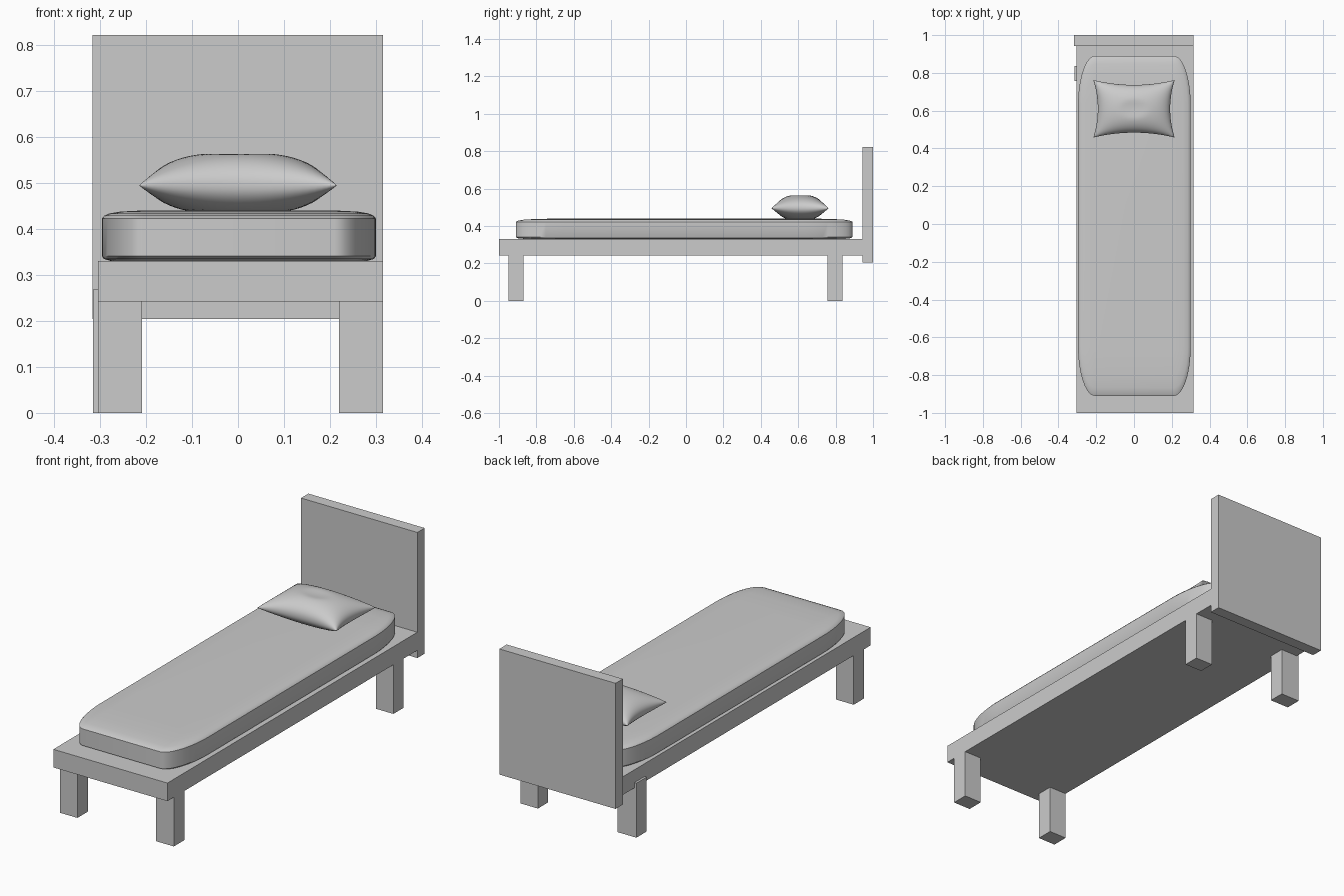
import bpy, bmesh, math

if "Cube" in bpy.data.objects:
    bpy.data.objects.remove(bpy.data.objects["Cube"])


def finish(bm, name, smooth=None):
    bmesh.ops.recalc_face_normals(bm, faces=bm.faces)
    me = bpy.data.meshes.new(name)
    bm.to_mesh(me)
    bm.free()
    ob = bpy.data.objects.new(name, me)
    bpy.context.collection.objects.link(ob)
    if smooth:
        bpy.ops.object.select_all(action='DESELECT')
        ob.select_set(True)
        bpy.context.view_layer.objects.active = ob
        bpy.ops.object.shade_smooth_by_angle(angle=math.radians(smooth))
    return ob


def box(name, x, y, z):
    bm = bmesh.new()
    bmesh.ops.create_cube(bm, size=1)
    for v in bm.verts:
        for i, (a, b) in enumerate((x, y, z)):
            v.co[i] = (a + b) / 2 + v.co[i] * (b - a)
    return finish(bm, name)


# Frame and headboard
box("bed_frame", (-0.305, 0.316), (-1.0, 0.943), (0.242, 0.331))
box("headboard", (-0.317, 0.316), (0.943, 1.0), (0.204, 0.822))

# Legs (the back left one sits slightly outside the frame)
FRONT, BACK = (-0.95, -0.868), (0.757, 0.837)
box("front_left_leg", (-0.305, -0.209), FRONT, (0, 0.242))
box("front_right_leg", (0.22, 0.316), FRONT, (0, 0.242))
box("back_left_leg", (-0.316, -0.212), BACK, (0, 0.268))
box("back_right_leg", (0.22, 0.316), BACK, (0, 0.242))


# Mattress: stacked rounded outlines with long elliptical corners
def outline(inset):
    cx, cy, hx, hy = 0.002, -0.01, 0.298, 0.90
    rx, ry = 0.09, 0.26
    pts = []
    for q in range(4):
        sx = (1, -1, -1, 1)[q]
        sy = (1, 1, -1, -1)[q]
        for k in range(13):
            a = math.radians(90 * q + 90 * k / 12)
            pts.append((cx + sx * (hx - rx) + (rx - inset) * math.cos(a),
                        cy + sy * (hy - ry) + (ry - inset * 2.7) * math.sin(a)))
    return pts


bm = bmesh.new()
layers = [(0.018, 0.331), (0.004, 0.335), (0, 0.341), (0, 0.423),
          (0.005, 0.429), (0.016, 0.434), (0.04, 0.438), (0.08, 0.44)]
rings = [[bm.verts.new((x, y, z)) for x, y in outline(i)] for i, z in layers]
for lo, hi in zip(rings, rings[1:]):
    n = len(lo)
    for i in range(n):
        j = (i + 1) % n
        bm.faces.new((lo[i], lo[j], hi[j], hi[i]))
bm.faces.new(rings[0])
bm.faces.new(rings[-1])
finish(bm, "mattress", 35)

# Pillow: puffed sheets joined along a pinched seam
N = 28
bm = bmesh.new()
for side, height, fill in ((1, 0.071, 1.08), (-1, 0.056, 1.2)):
    grid = []
    for i in range(N + 1):
        row = []
        for j in range(N + 1):
            u = -math.cos(math.pi * i / N)
            v = -math.cos(math.pi * j / N)
            x = 0.215 * u * (1 - 0.11 * (1 - v * v))
            y = 0.61 + 0.152 * v * (1 - 0.17 * (1 - u * u))
            h = max(0, (1 - u * u) * (1 - v * v)) ** 0.46
            h = min(fill * h, 1)
            dip = 0.006 * math.exp(-(u * u + v * v) * 6) if side > 0 else 0
            row.append(bm.verts.new((x, y, 0.495 + side * height * h - dip)))
        grid.append(row)
    for i in range(N):
        for j in range(N):
            bm.faces.new((grid[i][j], grid[i + 1][j],
                          grid[i + 1][j + 1], grid[i][j + 1]))
bmesh.ops.remove_doubles(bm, verts=bm.verts, dist=0.0003)
finish(bm, "pillow", 60)
